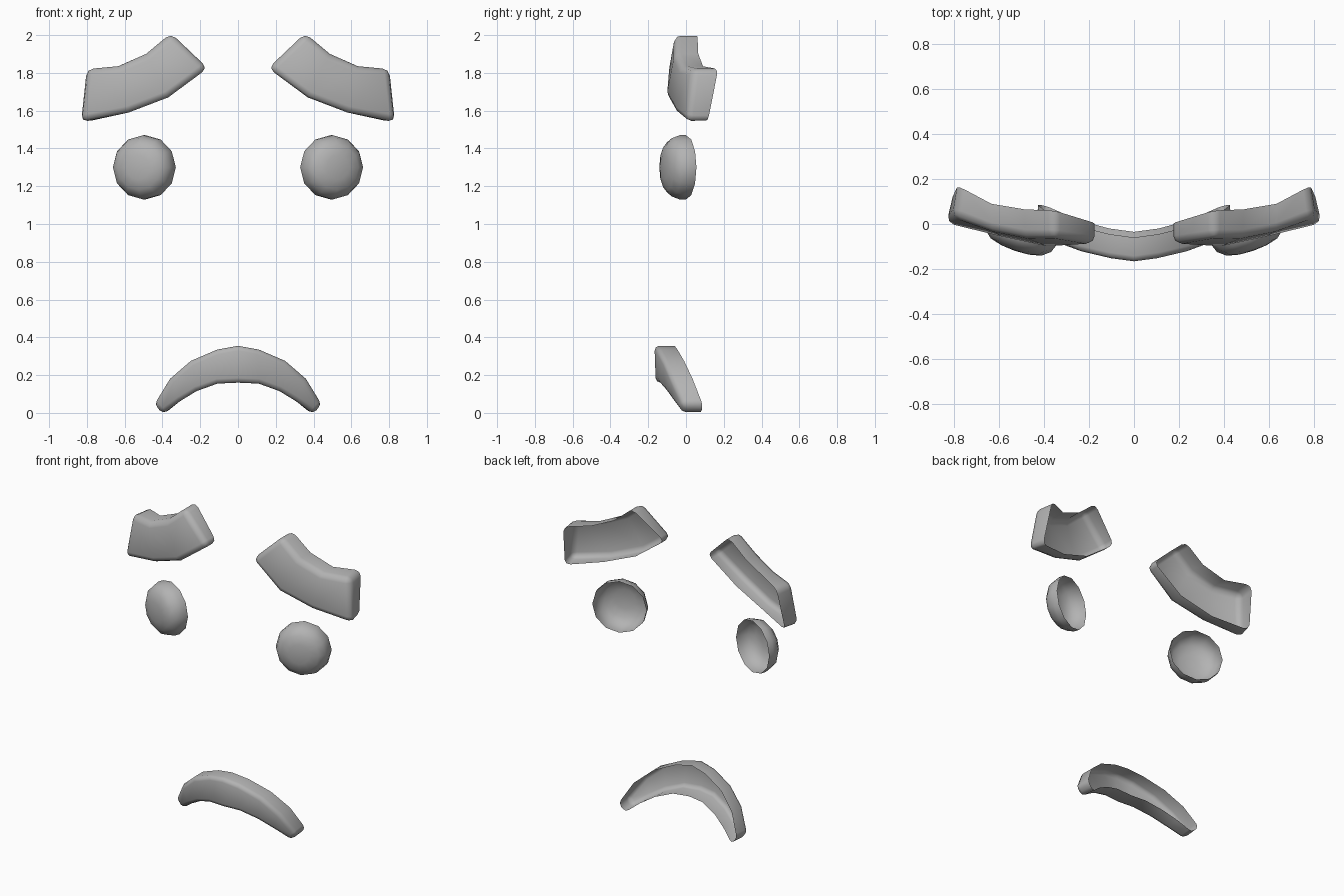
import bpy, bmesh, math
from mathutils import Matrix

if "Cube" in bpy.data.objects:
    bpy.data.objects.remove(bpy.data.objects["Cube"])

grey = bpy.data.materials.new("plain_grey")
grey.diffuse_color = (0.45, 0.45, 0.45, 1)
grey.use_nodes = True
grey.node_tree.nodes["Principled BSDF"].inputs["Base Color"].default_value = grey.diffuse_color


def finish(bm, name, mirrored):
    """Turn a bmesh into a smooth object, optionally mirrored across x."""
    mesh = bpy.data.meshes.new(name)
    bm.to_mesh(mesh)
    bm.free()
    mesh.materials.append(grey)
    mesh.shade_smooth()
    obj = bpy.data.objects.new(name, mesh)
    bpy.context.collection.objects.link(obj)
    if mirrored:
        mod = obj.modifiers.new("mirror", 'MIRROR')
        mod.use_mirror_merge = False
    return obj


def shell(name, top, bottom, bevel, mirrored=False):
    """Curved band, open at the back. Points are (x, z, front y, back y, front x shift)."""
    bm = bmesh.new()

    def pair(p):
        x, z, front, back, shift = p
        return bm.verts.new((x + shift, front, z)), bm.verts.new((x, back, z))

    t = [pair(p) for p in top]
    b = [pair(p) for p in bottom]
    for i in range(len(t) - 1):
        bm.faces.new((b[i][0], b[i + 1][0], t[i + 1][0], t[i][0]))
    loop = b + t[::-1]
    edges = []
    for p, q in zip(loop, loop[1:] + loop[:1]):
        bm.faces.new((q[0], p[0], p[1], q[1]))
        edges.append(bm.edges.get((p[0], q[0])))
    # round the front rim and the four corners
    edges += [bm.edges.get(c) for c in (t[0], t[-1], b[0], b[-1])]
    bmesh.ops.bevel(bm, geom=edges, offset=bevel, segments=2, profile=0.5,
                    affect='EDGES', clamp_overlap=True)
    return finish(bm, name, mirrored)


# Eyebrows
shell("eyebrows",
      [(0.355, 2.01, -0.06, 0.06, 0), (0.487, 1.90, -0.06, 0.065, 0),
       (0.635, 1.835, -0.03, 0.09, 0), (0.785, 1.82, 0.035, 0.17, 0.02)],
      [(0.16, 1.825, -0.09, 0.0, 0), (0.37, 1.67, -0.105, 0.0, 0),
       (0.58, 1.59, -0.06, 0.035, 0), (0.81, 1.54, 0.0, 0.115, 0.03)],
      0.035, True)


# Mouth, right half mirrored into a full arch
def arch(half):
    return [(-x, z, f, b, -s) for x, z, f, b, s in half[:0:-1]] + half


shell("mouth",
      arch([(0, 0.355, -0.167, -0.06, 0), (0.11, 0.335, -0.152, -0.045, 0),
            (0.25, 0.275, -0.12, -0.01, 0), (0.36, 0.18, -0.08, 0.035, 0),
            (0.435, 0.045, -0.02, 0.088, 0.01)]),
      arch([(0, 0.16, -0.16, -0.035, 0), (0.11, 0.155, -0.145, -0.02, 0),
            (0.22, 0.115, -0.11, 0.01, 0), (0.31, 0.06, -0.07, 0.045, 0),
            (0.39, -0.005, -0.02, 0.08, 0.01)]),
      0.025)

# Eyes: flattened domes, open at the back and turned outward
bm = bmesh.new()
SIDES = 12
profile = [(0.17, 0), (0.17, 0.035), (0.155, 0.078), (0.12, 0.108), (0.065, 0.122)]
rings = [[bm.verts.new((r * math.cos(a), -d, r * math.sin(a)))
          for a in (2 * math.pi * k / SIDES for k in range(SIDES))]
         for r, d in profile]
for outer, inner in zip(rings, rings[1:]):
    for k in range(SIDES):
        n = (k + 1) % SIDES
        bm.faces.new((outer[k], outer[n], inner[n], inner[k]))
tip = bm.verts.new((0, -0.126, 0))
for k in range(SIDES):
    bm.faces.new((rings[-1][k], rings[-1][(k + 1) % SIDES], tip))
bm.transform(Matrix.Translation((0.49, 0, 1.30)) @ Matrix.Rotation(math.radians(19), 4, 'Z'))
finish(bm, "eyes", True)
